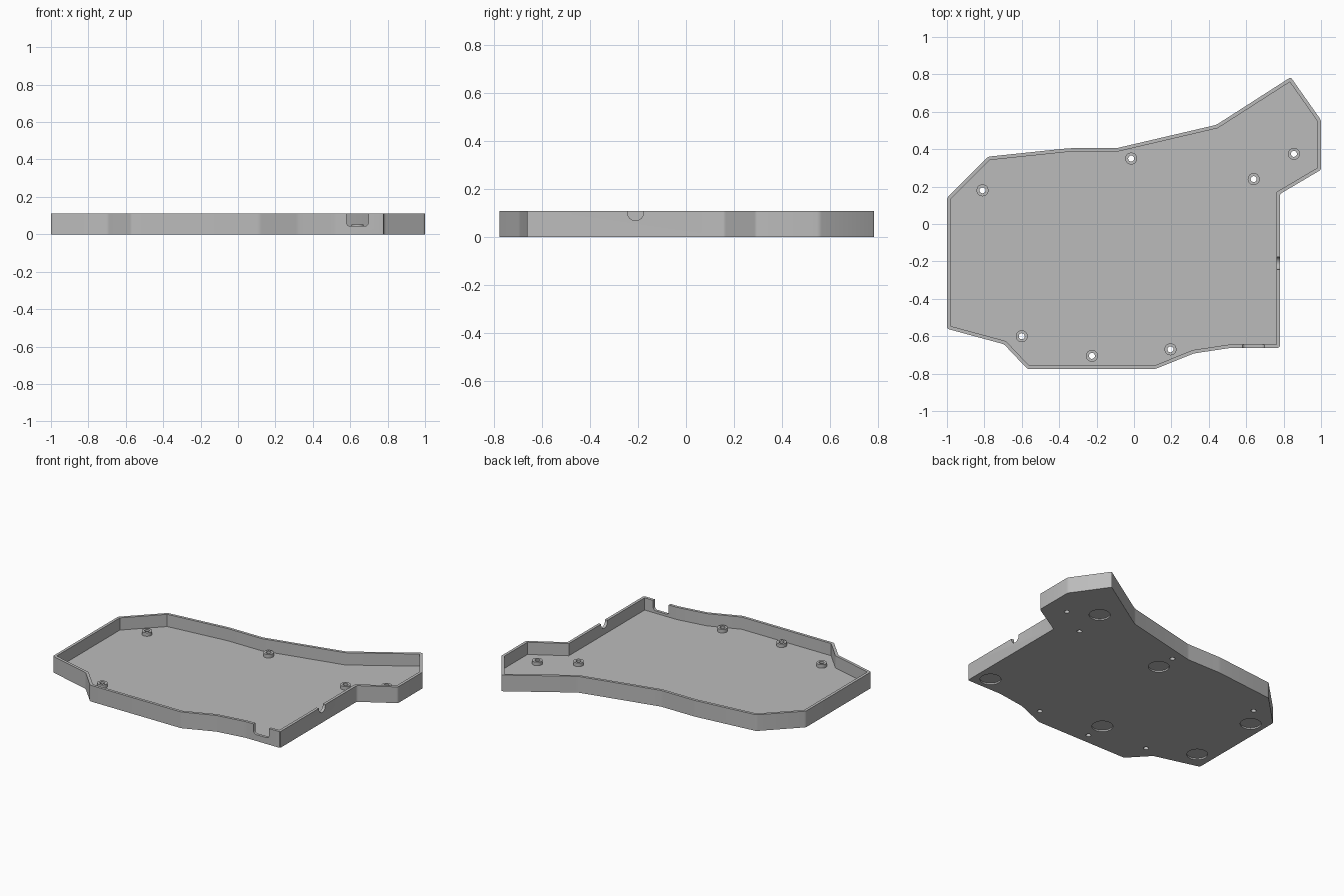
import bpy, bmesh, math
from mathutils import Vector, Matrix

HEIGHT, FLOOR, WALL, BOSS_TOP = 0.11, 0.027, 0.019, 0.051

cube = bpy.data.objects.get("Cube")
if cube:
    bpy.data.objects.remove(cube, do_unlink=True)

grey = bpy.data.materials.new("matte grey plastic")
grey.use_nodes = True
grey.diffuse_color = (0.5, 0.5, 0.5, 1)
grey.node_tree.nodes["Principled BSDF"].inputs["Base Color"].default_value = (0.5, 0.5, 0.5, 1)


def finish(name, bm):
    bmesh.ops.recalc_face_normals(bm, faces=bm.faces)
    mesh = bpy.data.meshes.new(name)
    bm.to_mesh(mesh)
    bm.free()
    mesh.materials.append(grey)
    obj = bpy.data.objects.new(name, mesh)
    bpy.context.collection.objects.link(obj)
    return obj


def prism(name, points, z0, z1, matrix=Matrix()):
    """Extrude a flat outline from z0 to z1, then place it."""
    bm = bmesh.new()
    face = bm.faces.new([bm.verts.new((x, y, z0)) for x, y in points])
    top = bmesh.ops.extrude_face_region(bm, geom=[face])["geom"]
    bmesh.ops.translate(bm, vec=(0, 0, z1 - z0),
                        verts=[v for v in top if isinstance(v, bmesh.types.BMVert)])
    bm.transform(matrix)
    return finish(name, bm)


def circle(cx, cy, r, n=32, start=0.0, sweep=2 * math.pi):
    return [(cx + r * math.cos(start + sweep * i / n),
             cy + r * math.sin(start + sweep * i / n)) for i in range(n)]


def inset(points, d):
    """Mitred inward offset of a clockwise outline."""
    pts = [Vector(p) for p in points]
    out = []
    for i, p in enumerate(pts):
        a = (p - pts[i - 1]).normalized()
        b = (pts[(i + 1) % len(pts)] - p).normalized()
        na, nb = Vector((a.y, -a.x)), Vector((b.y, -b.x))
        out.append(tuple(p + (na + nb) * d / (1 + na.dot(nb))))
    return out


def rounded(points, d, n=3):
    """Soften each corner with a short quadratic arc."""
    pts = [Vector(p) for p in points]
    out = []
    for i, p in enumerate(pts):
        a = p + (pts[i - 1] - p).normalized() * d
        b = p + (pts[(i + 1) % len(pts)] - p).normalized() * d
        for k in range(n + 1):
            t = k / n
            out.append(tuple(a * (1 - t) ** 2 + p * 2 * t * (1 - t) + b * t * t))
    return out


def cut(target, cutter):
    cutter.hide_render = True
    mod = target.modifiers.new("cut", "BOOLEAN")
    mod.operation, mod.solver, mod.object = "DIFFERENCE", "EXACT", cutter
    bpy.context.view_layer.objects.active = target
    bpy.ops.object.modifier_apply(modifier=mod.name)
    bpy.data.objects.remove(cutter, do_unlink=True)


def smooth(obj):
    bpy.ops.object.select_all(action="DESELECT")
    obj.select_set(True)
    bpy.context.view_layer.objects.active = obj
    bpy.ops.object.shade_smooth_by_angle(angle=math.radians(30))


# Tray body: clockwise outline, hollowed from above
outline = [(-1, .14), (-.78, .36), (-.35, .405), (-.095, .405), (.44, .53), (.838, .785),
           (1, .555), (1, .29), (.78, .16), (.78, -.662), (.52, -.662), (.32, -.692),
           (.115, -.775), (-.57, -.775), (-.695, -.643), (-1, -.56)]
tray = prism("tray", rounded(outline, 0.012), 0, HEIGHT)
cut(tray, prism("cavity", inset(outline, WALL), FLOOR, HEIGHT + 0.1))

# Rounded port notch in the front wall
x0, x1, zb, r = 0.58, 0.697, 0.043, 0.02
port = circle(x0 + r, zb + r, r, 6, math.pi, math.pi / 2) + [(x0 + r, zb)]
port += circle(x1 - r, zb + r, r, 6, -math.pi / 2, math.pi / 2) + [(x1, zb + r)]
port += [(x1, 0.2), (x0, 0.2)]
cut(tray, prism("port_notch", port, 0.62, 0.72, Matrix.Rotation(math.pi / 2, 4, "X")))

# Half-round cable notch in the side wall
cable = circle(-0.21, 0.103, 0.034, 16, math.pi, math.pi) + [(-.176, .103), (-.176, .2), (-.244, .2)]
to_side = Matrix(((0, 0, 1, 0), (1, 0, 0, 0), (0, 1, 0, 0), (0, 0, 0, 1)))
cut(tray, prism("cable_notch", cable, 0.74, 0.82, to_side))

# Screw bosses with holes through the floor
screws = [(-.81, .18), (-.015, .35), (.64, .24), (.855, .375),
          (-.6, -.6), (-.225, -.705), (.195, -.67)]
for i, (x, y) in enumerate(screws):
    cut(tray, prism("screw_hole", circle(x, y, 0.016), -0.1, FLOOR + 0.1))
    boss = prism(f"screw_boss_{i + 1}", circle(x, y, 0.032), FLOOR, BOSS_TOP)
    cut(boss, prism("screw_hole", circle(x, y, 0.016), -0.1, 0.2))
    smooth(boss)

# Shallow round foot recesses underneath
feet = [(.675, .475), (-.015, .22), (.68, -.565), (-.22, -.565), (-.89, -.455), (-.9, .045)]
for x, y in feet:
    cut(tray, prism("foot_recess", circle(x, y, 0.065, 40), -0.1, 0.01))
smooth(tray)
